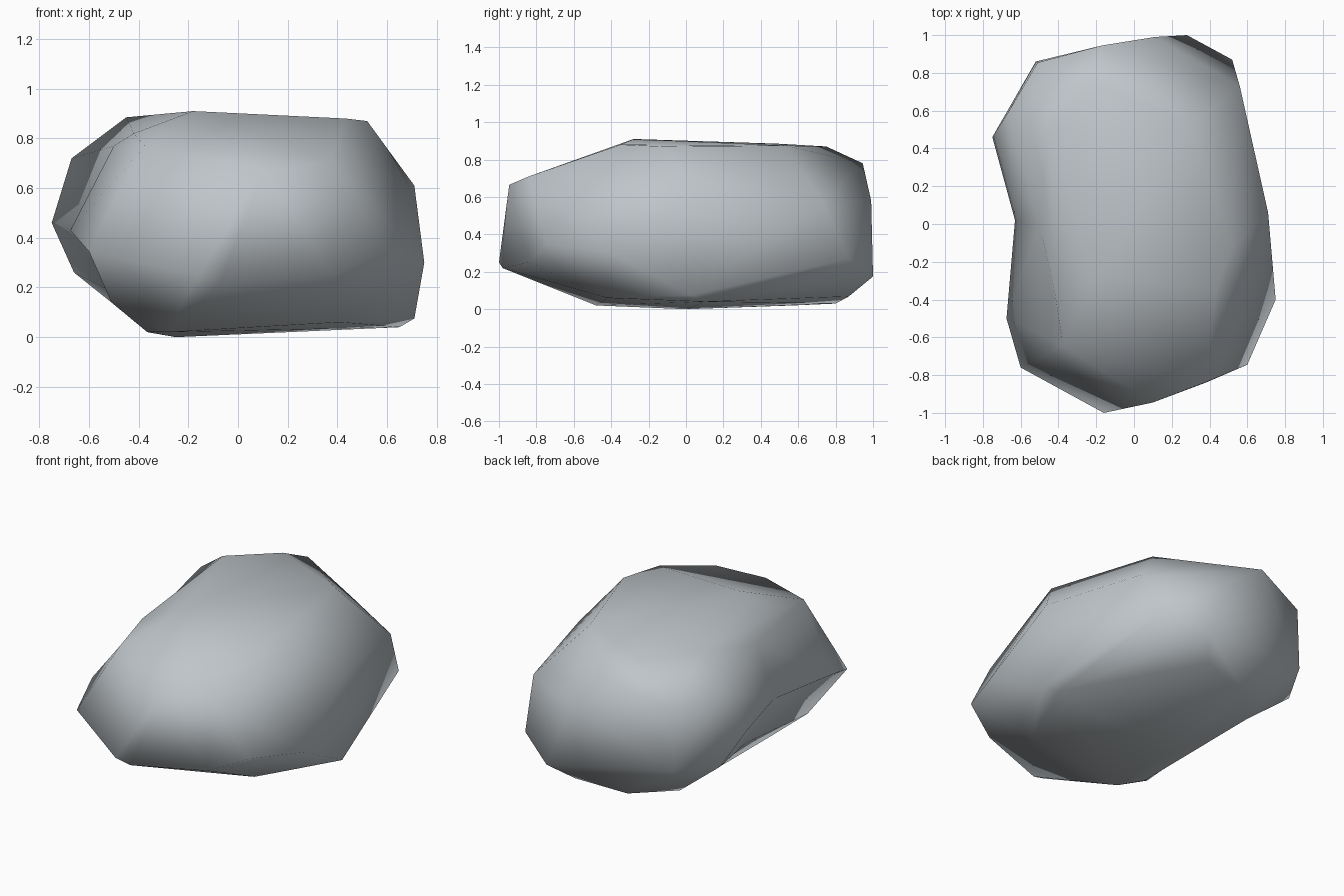
import bpy, bmesh
from mathutils import Vector

# Corners of the boulder, grouped by band
underside = [(-0.25, 0, 0), (-0.36, 0.17, 0.02), (-0.28, -0.48, 0.02), (-0.365, -0.34, 0.02),
             (-0.36, 0.575, 0.02), (-0.15, 0.8, 0.03), (0.17, 0.87, 0.068), (0.65, 0.1, 0.04),
             (0.71, 0.03, 0.075), (0.41, -0.42, 0.06)]
lower = [(-0.51, -0.49, 0.14), (-0.16, -1, 0.25), (-0.07, -0.98, 0.22), (0.38, -0.84, 0.25),
         (0.6, -0.745, 0.35), (0.75, -0.4, 0.3), (0.52, 0.87, 0.27), (0.28, 1, 0.175),
         (-0.52, 0.86, 0.29), (-0.66, 0.6, 0.26), (-0.6, -0.76, 0.345)]
upper = [(-0.675, -0.5, 0.43), (-0.75, 0.46, 0.46), (0.56, 0.73, 0.57), (0.11, 0.99, 0.58),
         (0.71, 0.06, 0.61), (-0.51, 0.855, 0.68), (-0.67, 0.585, 0.72), (0.1, -0.945, 0.665),
         (0.375, -0.84, 0.71), (-0.375, -0.645, 0.77), (-0.17, 0.945, 0.78)]
crown = [(-0.42, -0.36, 0.82), (-0.45, 0.49, 0.885), (-0.18, -0.28, 0.91), (0.435, -0.35, 0.88),
         (0.52, -0.12, 0.87), (0.305, 0.53, 0.875), (-0.21, 0.75, 0.87)]
waist = [(-0.63, 0.02, 0.46), (-0.5, 0, 0.77), (-0.495, 0.11, 0.178)]

# Wrap a skin round the corners with the waist bulged out, then press the waist in
bulge = Vector((-0.14, 0, 0))
bm = bmesh.new()
for co in underside + lower + upper + crown:
    bm.verts.new(co)
dents = [bm.verts.new(Vector(co) + bulge) for co in waist]
bmesh.ops.convex_hull(bm, input=bm.verts[:])
for v in dents:
    v.co -= bulge
bmesh.ops.delete(bm, geom=[v for v in bm.verts if not v.link_faces], context='VERTS')
bmesh.ops.recalc_face_normals(bm, faces=bm.faces)
for f in bm.faces:
    f.smooth = True

mesh = bpy.data.meshes.new("boulder")
bm.to_mesh(mesh)
bm.free()
stone = bpy.data.materials.new("grey stone")
stone.diffuse_color = (0.52, 0.56, 0.59, 1)
mesh.materials.append(stone)
boulder = bpy.data.objects.new("boulder", mesh)
bpy.context.collection.objects.link(boulder)
